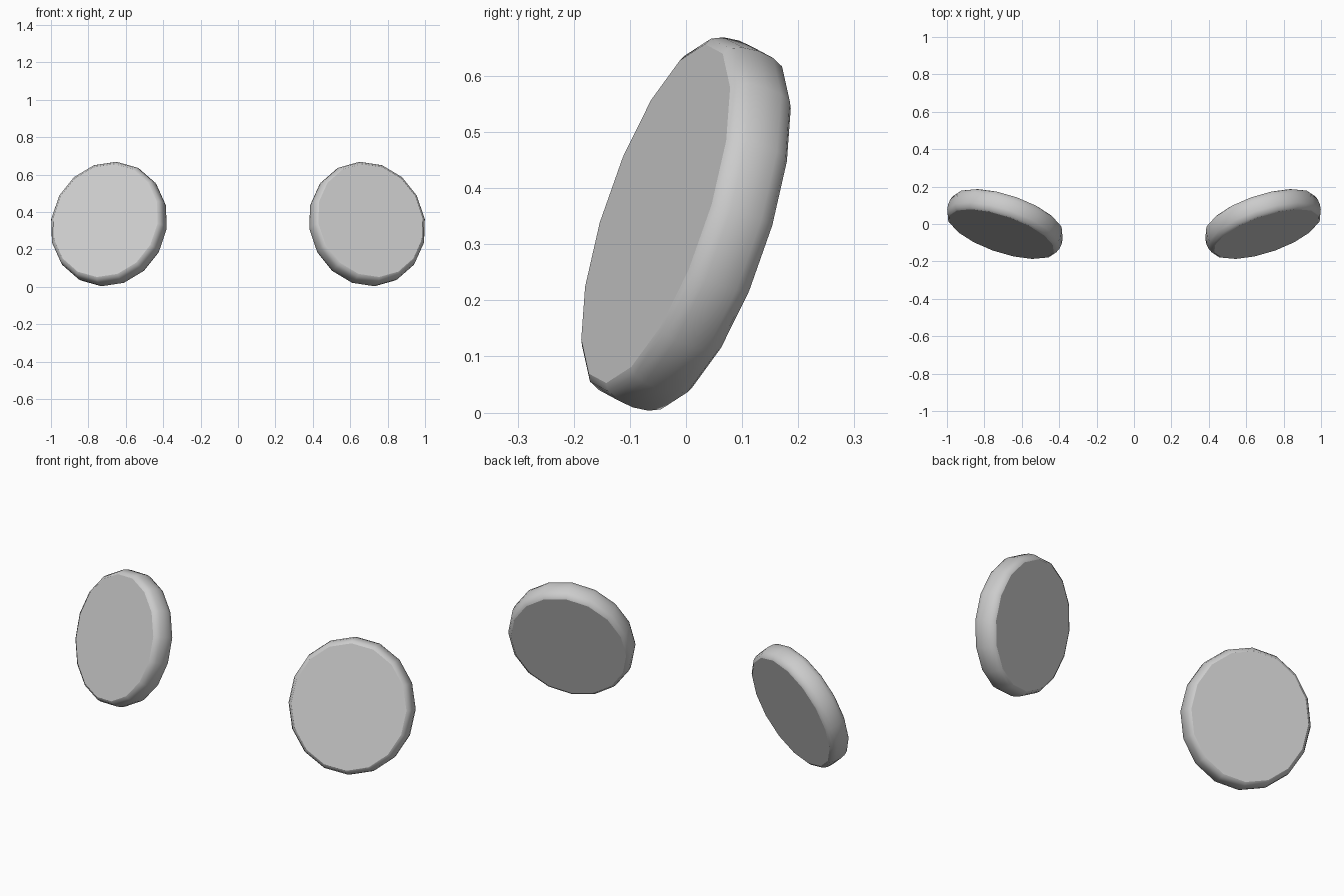
import bpy, bmesh
from math import sin, cos, pi, radians
from mathutils import Matrix, Vector

if "Cube" in bpy.data.objects:
    bpy.data.objects.remove(bpy.data.objects["Cube"])

SIDES = 16
A, B = 0.296, 0.318          # half width and half height of the flat faces
HALF, BULGE = 0.06, 0.026    # half thickness, rim bulge
STEPS = 6


def make_pad(name, side):
    # oval disc: two flat faces joined by a rounded rim
    roll = Matrix.Rotation(radians(3), 3, 'Y') @ Matrix.Identity(3)
    yaw = Matrix.Rotation(radians(18.7), 3, 'Z')
    tilt = Matrix.Rotation(radians(-18), 3, 'X')
    rot = yaw @ tilt
    centre = Vector((0.69, 0, 0.336))
    bm = bmesh.new()
    rings = []
    for j in range(STEPS + 1):
        t = -pi / 2 + pi * j / STEPS
        grow, depth = BULGE * cos(t), HALF * sin(t)
        ring = []
        for i in range(SIDES):
            a = 2 * pi * i / SIDES + radians(3)
            p = rot @ Vector(((A + grow) * cos(a), depth, (B + grow) * sin(a))) + centre
            p.x *= side
            ring.append(bm.verts.new(p))
        rings.append(ring)
    for r0, r1 in zip(rings, rings[1:]):
        for i in range(SIDES):
            k = (i + 1) % SIDES
            bm.faces.new((r0[i], r0[k], r1[k], r1[i]))
    bm.faces.new(rings[0])
    bm.faces.new(rings[-1])
    bmesh.ops.recalc_face_normals(bm, faces=bm.faces)
    # smooth rim, crisp flat faces
    for f in bm.faces:
        f.smooth = len(f.verts) == 4
    for e in bm.edges:
        if any(len(f.verts) > 4 for f in e.link_faces):
            e.smooth = False
    me = bpy.data.meshes.new(name)
    bm.to_mesh(me)
    bm.free()
    ob = bpy.data.objects.new(name, me)
    bpy.context.collection.objects.link(ob)
    return ob


make_pad("right_disc", 1)
make_pad("left_disc", -1)
